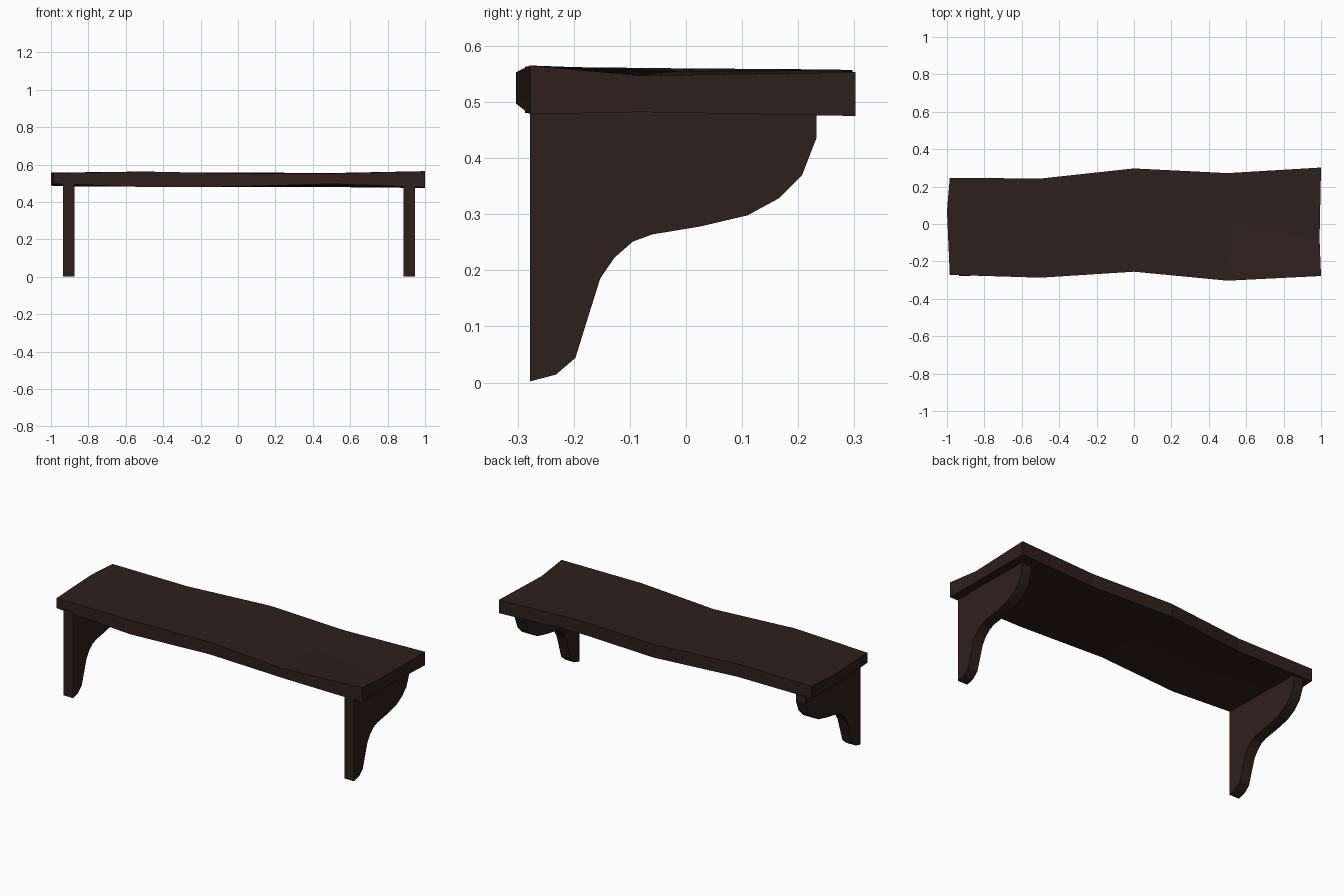
import bpy, bmesh

if "Cube" in bpy.data.objects:
    bpy.data.objects.remove(bpy.data.objects["Cube"])

wood = bpy.data.materials.new("dark_wood")
wood.diffuse_color = (0.028, 0.014, 0.011, 1)
wood.use_nodes = True
wood.node_tree.nodes["Principled BSDF"].inputs["Base Color"].default_value = wood.diffuse_color


def make_object(name, bm):
    bmesh.ops.recalc_face_normals(bm, faces=bm.faces)
    mesh = bpy.data.meshes.new(name)
    bm.to_mesh(mesh)
    bm.free()
    mesh.materials.append(wood)
    obj = bpy.data.objects.new(name, mesh)
    bpy.context.collection.objects.link(obj)
    return obj


# Shelf board: hand-hewn plank, five stations of three (x, y, bottom z, top z) columns
stations = [
    [(-0.985, -0.272, 0.497, 0.555), (-1.0, 0.07, 0.49, 0.557), (-0.985, 0.247, 0.485, 0.557)],
    [(-0.5, -0.287, 0.48, 0.563), (-0.5, -0.02, 0.482, 0.56), (-0.5, 0.243, 0.482, 0.558)],
    [(0.0, -0.255, 0.482, 0.553), (0.0, 0.02, 0.482, 0.557), (0.0, 0.297, 0.48, 0.557)],
    [(0.5, -0.303, 0.497, 0.553), (0.5, -0.01, 0.485, 0.555), (0.5, 0.272, 0.48, 0.556)],
    [(1.0, -0.278, 0.478, 0.565), (0.992, -0.08, 0.482, 0.547), (1.0, 0.302, 0.475, 0.553)],
]
bm = bmesh.new()
rings = []
for s in stations:
    bottom = [bm.verts.new((x, y, lo)) for x, y, lo, hi in s]
    top = [bm.verts.new((x, y, hi)) for x, y, lo, hi in s]
    rings.append(bottom + top[::-1])
for a, b in zip(rings, rings[1:]):
    for i in range(6):
        j = (i + 1) % 6
        bm.faces.new((a[i], a[j], b[j], b[i]))
for r in (rings[0], rings[-1]):
    bm.faces.new((r[0], r[1], r[4], r[5]))
    bm.faces.new((r[1], r[2], r[3], r[4]))
make_object("shelf_board", bm)

# Brackets: one curved profile (y, z) extruded along x
profile = [(-0.278, 0.505), (-0.278, 0.002), (-0.232, 0.014), (-0.197, 0.044),
           (-0.175, 0.115), (-0.153, 0.185), (-0.128, 0.222), (-0.095, 0.251),
           (-0.06, 0.264), (0.025, 0.278), (0.11, 0.298), (0.165, 0.328),
           (0.207, 0.37), (0.233, 0.437), (0.233, 0.505)]


def bracket(name, x0, width):
    bm = bmesh.new()
    face = bm.faces.new([bm.verts.new((x0, y, z)) for y, z in profile])
    ext = bmesh.ops.extrude_face_region(bm, geom=[face], use_keep_orig=True)
    verts = [g for g in ext["geom"] if isinstance(g, bmesh.types.BMVert)]
    bmesh.ops.translate(bm, verts=verts, vec=(width, 0, 0))
    make_object(name, bm)


bracket("left_bracket", -0.936, 0.062)
bracket("right_bracket", 0.884, 0.062)
